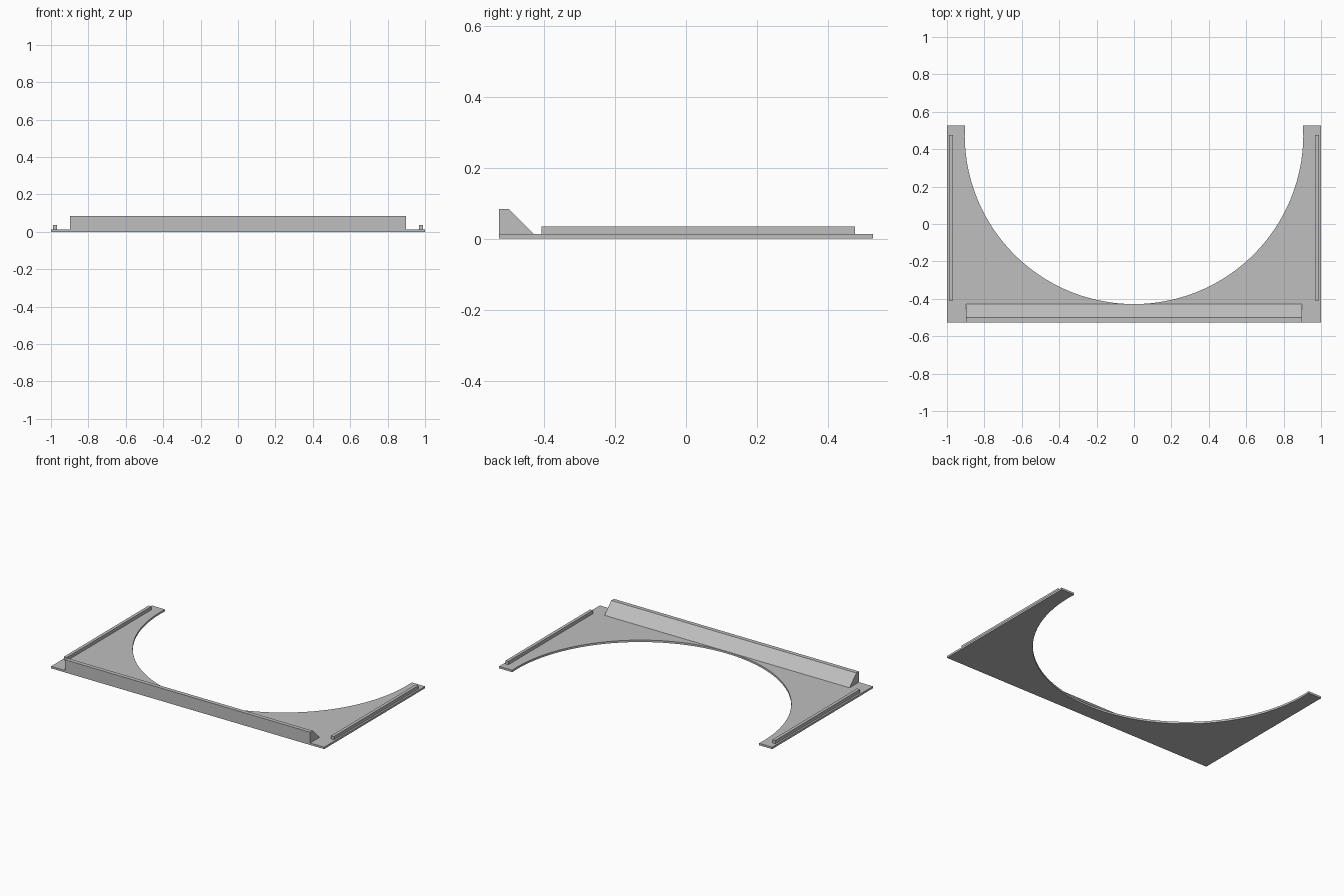
import bpy, bmesh, math
from mathutils import Vector

cube = bpy.data.objects.get("Cube")
if cube:
    bpy.data.objects.remove(cube, do_unlink=True)

GREY = (0.52, 0.52, 0.52, 1)
mat = bpy.data.materials.new("plain grey")
mat.use_nodes = True
mat.diffuse_color = GREY
mat.node_tree.nodes["Principled BSDF"].inputs["Base Color"].default_value = GREY

HALF_DEPTH = 0.527
PLATE_TOP = 0.013


def prism(name, outline, direction):
    """Solid made by sweeping a flat outline along a direction."""
    bm = bmesh.new()
    face = bm.faces.new([bm.verts.new(p) for p in outline])
    swept = bmesh.ops.extrude_face_region(bm, geom=[face], use_keep_orig=True)
    verts = [g for g in swept["geom"] if isinstance(g, bmesh.types.BMVert)]
    bmesh.ops.translate(bm, verts=verts, vec=Vector(direction))
    bmesh.ops.recalc_face_normals(bm, faces=bm.faces)
    mesh = bpy.data.meshes.new(name)
    bm.to_mesh(mesh)
    bm.free()
    mesh.materials.append(mat)
    obj = bpy.data.objects.new(name, mesh)
    bpy.context.collection.objects.link(obj)
    return obj


# Base plate with a round bay open at the back
radius, centre_y, steps = 0.905, 0.477, 96
tip = math.asin((HALF_DEPTH - centre_y) / radius)
outline = [(1, HALF_DEPTH, 0), (1, -HALF_DEPTH, 0),
           (-1, -HALF_DEPTH, 0), (-1, HALF_DEPTH, 0)]
for i in range(steps + 1):
    a = math.pi - tip + (math.pi + 2 * tip) * i / steps
    outline.append((radius * math.cos(a), centre_y + radius * math.sin(a), 0))
prism("base_plate", outline, (0, 0, PLATE_TOP))

# Front lip with a sloped back
lip_profile = [(-HALF_DEPTH, PLATE_TOP), (-HALF_DEPTH, 0.084),
               (-0.5, 0.084), (-0.429, PLATE_TOP)]
prism("front_lip", [(-0.897, y, z) for y, z in lip_profile], (1.794, 0, 0))

# Thin rails along both sides
for side, name in ((1, "left_rail"), (-1, "right_rail")):
    corners = [(0.967, -0.408), (0.988, -0.408), (0.988, 0.477), (0.967, 0.477)]
    prism(name, [(side * x, y, PLATE_TOP) for x, y in corners], (0, 0, 0.022))
